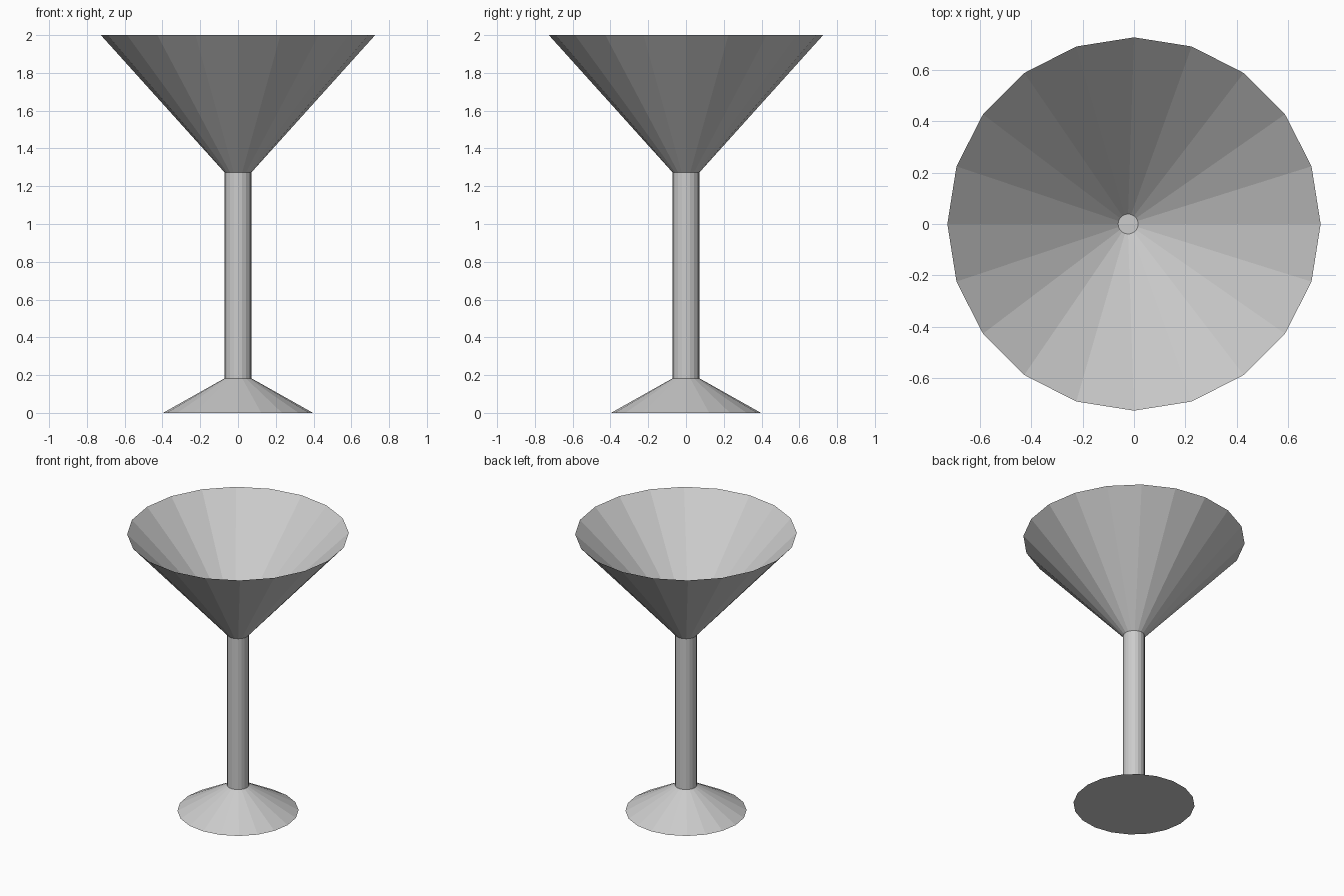
import bpy, bmesh
from math import cos, sin, tau

if "Cube" in bpy.data.objects:
    bpy.data.objects.remove(bpy.data.objects["Cube"])

SIDES = 20


def lathe(name, rings, cap_start=False, cap_end=False):
    """Bridge a stack of (radius, z, x offset) rings into a flat-shaded part."""
    bm = bmesh.new()
    loops = []
    for r, z, dx in rings:
        loops.append([bm.verts.new((dx + r * cos(tau * i / SIDES),
                                    r * sin(tau * i / SIDES), z))
                      for i in range(SIDES)])
    for a, b in zip(loops, loops[1:]):
        for i in range(SIDES):
            j = (i + 1) % SIDES
            bm.faces.new((a[i], a[j], b[j], b[i]))
    if cap_start:
        bm.faces.new(loops[0][::-1])
    if cap_end:
        bm.faces.new(loops[-1])
    mesh = bpy.data.meshes.new(name)
    bm.to_mesh(mesh)
    bm.free()
    obj = bpy.data.objects.new(name, mesh)
    bpy.context.collection.objects.link(obj)
    return obj


STEM_R, FOOT_TOP, STEM_TOP = 0.071, 0.183, 1.273

# Flared foot with a flat underside
lathe("foot", [(0.397, 0, 0), (STEM_R, FOOT_TOP, 0)], cap_start=True)

# Straight stem
lathe("stem", [(STEM_R, FOOT_TOP, 0), (STEM_R, STEM_TOP, 0)])

# Conical bowl: outer wall, sharp rim, inner wall down to a small flat bottom
lathe("bowl", [(STEM_R, STEM_TOP, 0), (0.726, 2.0, 0), (0.039, 1.32, -0.023)],
      cap_end=True)
